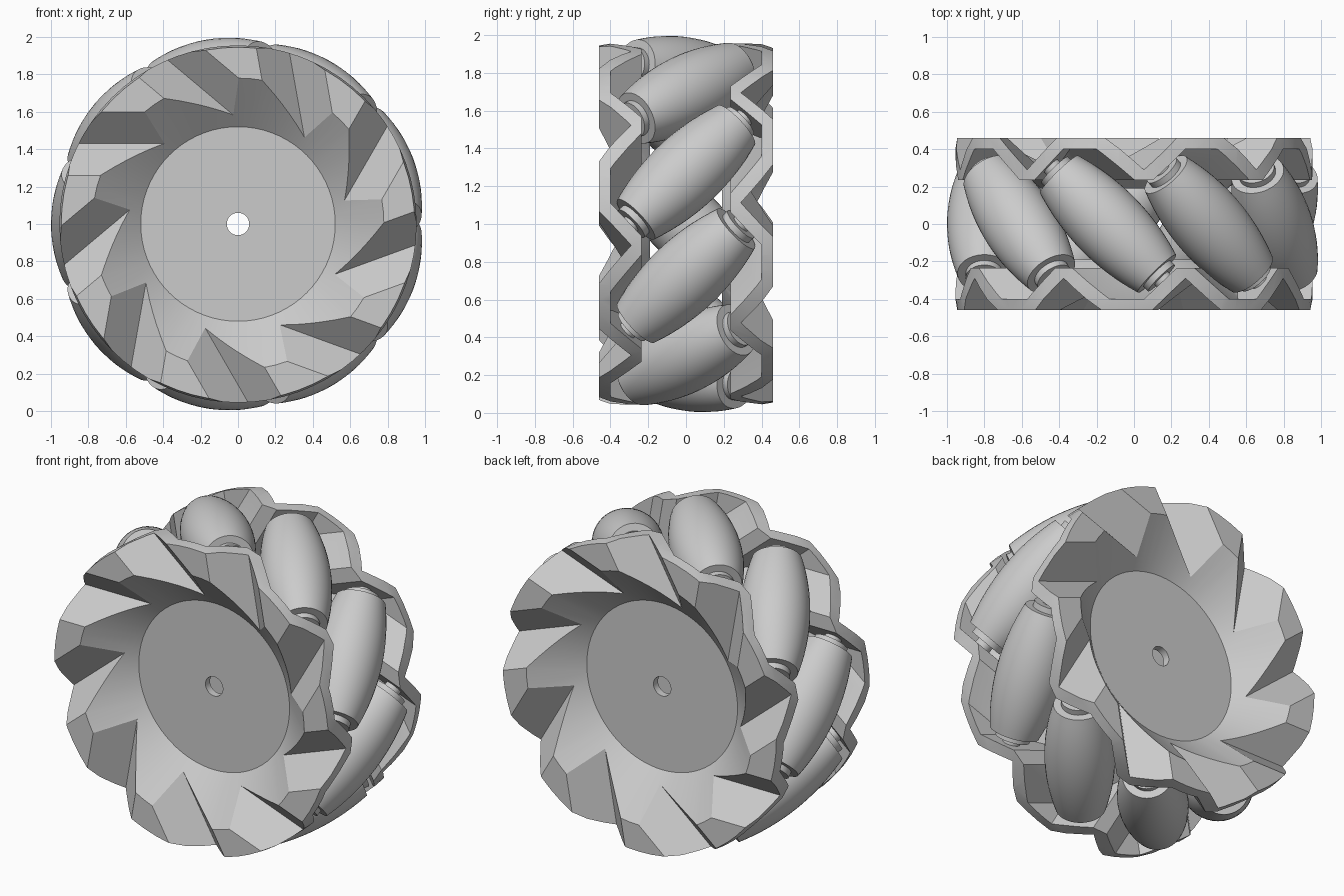
import bpy, bmesh, math
from mathutils import Matrix, Vector

COUNT = 9                      # rollers around the wheel
STEP = math.tau / COUNT
START = math.radians(20)
LIFT = Matrix.Translation((0, 0, 1))

cube = bpy.data.objects.get("Cube")
if cube:
    bpy.data.objects.remove(cube, do_unlink=True)

grey = bpy.data.materials.new("plain_grey")
grey.use_nodes = True
grey.diffuse_color = (0.6, 0.6, 0.6, 1)
grey.node_tree.nodes["Principled BSDF"].inputs["Base Color"].default_value = (0.6, 0.6, 0.6, 1)


def rot(angle, axis):
    return Matrix.Rotation(angle, 4, axis)


def make(name, bm, matrix=Matrix()):
    bmesh.ops.recalc_face_normals(bm, faces=bm.faces)
    bm.transform(matrix)
    mesh = bpy.data.meshes.new(name)
    bm.to_mesh(mesh)
    bm.free()
    mesh.materials.append(grey)
    obj = bpy.data.objects.new(name, mesh)
    bpy.context.collection.objects.link(obj)
    return obj


def lathe(name, profile, matrix, segments=72, closed=False):
    """Spin (radius, height) points round z, then place the result."""
    bm = bmesh.new()
    verts = [bm.verts.new((r, 0, h)) for r, h in profile]
    edges = [bm.edges.new(p) for p in zip(verts, verts[1:])]
    if closed:
        edges.append(bm.edges.new((verts[-1], verts[0])))
    bmesh.ops.spin(bm, geom=verts + edges, cent=(0, 0, 0), axis=(0, 0, 1),
                   angle=math.tau, steps=segments, use_duplicate=False)
    bmesh.ops.remove_doubles(bm, verts=bm.verts, dist=1e-5)
    return make(name, bm, matrix)


def prism(name, section, matrix):
    """Extrude a (tangent, depth) section outward along the radius."""
    bm = bmesh.new()
    face = bm.faces.new([bm.verts.new((0.2, y, u)) for u, y in section])
    new = bmesh.ops.extrude_face_region(bm, geom=[face])["geom"]
    bmesh.ops.translate(bm, vec=Vector((1.0, 0, 0)),
                        verts=[v for v in new if isinstance(v, bmesh.types.BMVert)])
    return make(name, bm, matrix)


def cut(obj, cutters):
    for c in cutters:
        mod = obj.modifiers.new("cut", "BOOLEAN")
        mod.operation, mod.solver, mod.object = "DIFFERENCE", "EXACT", c
    bpy.context.view_layer.update()
    graph = bpy.context.evaluated_depsgraph_get()
    mesh = bpy.data.meshes.new_from_object(obj.evaluated_get(graph))
    obj.modifiers.clear()
    obj.data = mesh
    for c in cutters:
        bpy.data.objects.remove(c, do_unlink=True)


def smooth(obj):
    bpy.ops.object.select_all(action="DESELECT")
    obj.select_set(True)
    bpy.context.view_layer.objects.active = obj
    bpy.ops.object.shade_smooth_by_angle(angle=math.radians(25))


def pockets(section):
    return [prism("pocket_cutter", section, rot(-(START + k * STEP), "Y")) for k in range(COUNT)]


# Dished side plate: outer skin minus inner skin, both with V pockets
to_y = rot(-math.pi / 2, "X")
TIP = -0.43
front = lathe("front_plate", [(0.06, 0), (0.06, -0.235), (0.52, -0.235), (0.78, -0.46),
                              (0.945, -0.46), (0.955, -0.4), (0.955, 0)], to_y, closed=True)
cut(front, pockets([(TIP, -0.29), (TIP + 0.31, -0.6), (TIP - 0.31, -0.6)]))
inner = lathe("inner_cutter", [(0, -0.19), (0.5, -0.19), (0.755, -0.4), (1.1, -0.4),
                               (1.1, 0.1), (0, 0.1)], to_y)
cut(inner, pockets([(TIP + 0.044, -0.235), (TIP + 0.409, -0.6),
                    (TIP - 0.409, -0.6), (TIP - 0.044, -0.235)]))
cut(front, [inner])

# Back plate is the front one turned half round
back = bpy.data.objects.new("back_plate", front.data.copy())
bpy.context.collection.objects.link(back)
back.data.transform(LIFT @ rot(math.pi, "X"))
front.data.transform(LIFT)
smooth(front)
smooth(back)

# Barrel rollers set at 45 degrees, with stepped ends and pins
HALF = 0.375
barrel = [(0.2 - 0.4 * t * t, t) for t in (HALF * i / 8 for i in range(-8, 9))]
end = [(0.1, HALF), (0.1, 0.41), (0.05, 0.41), (0.05, 0.47), (0, 0.47)]
profile = [(r, -h) for r, h in reversed(end)] + barrel + end
for k in range(COUNT):
    place = (LIFT @ rot(-(START + k * STEP), "Y")
             @ Matrix.Translation((0.8, 0, 0)) @ rot(-math.pi / 4, "X"))
    smooth(lathe(f"roller_{k + 1}", profile, place, 40))
